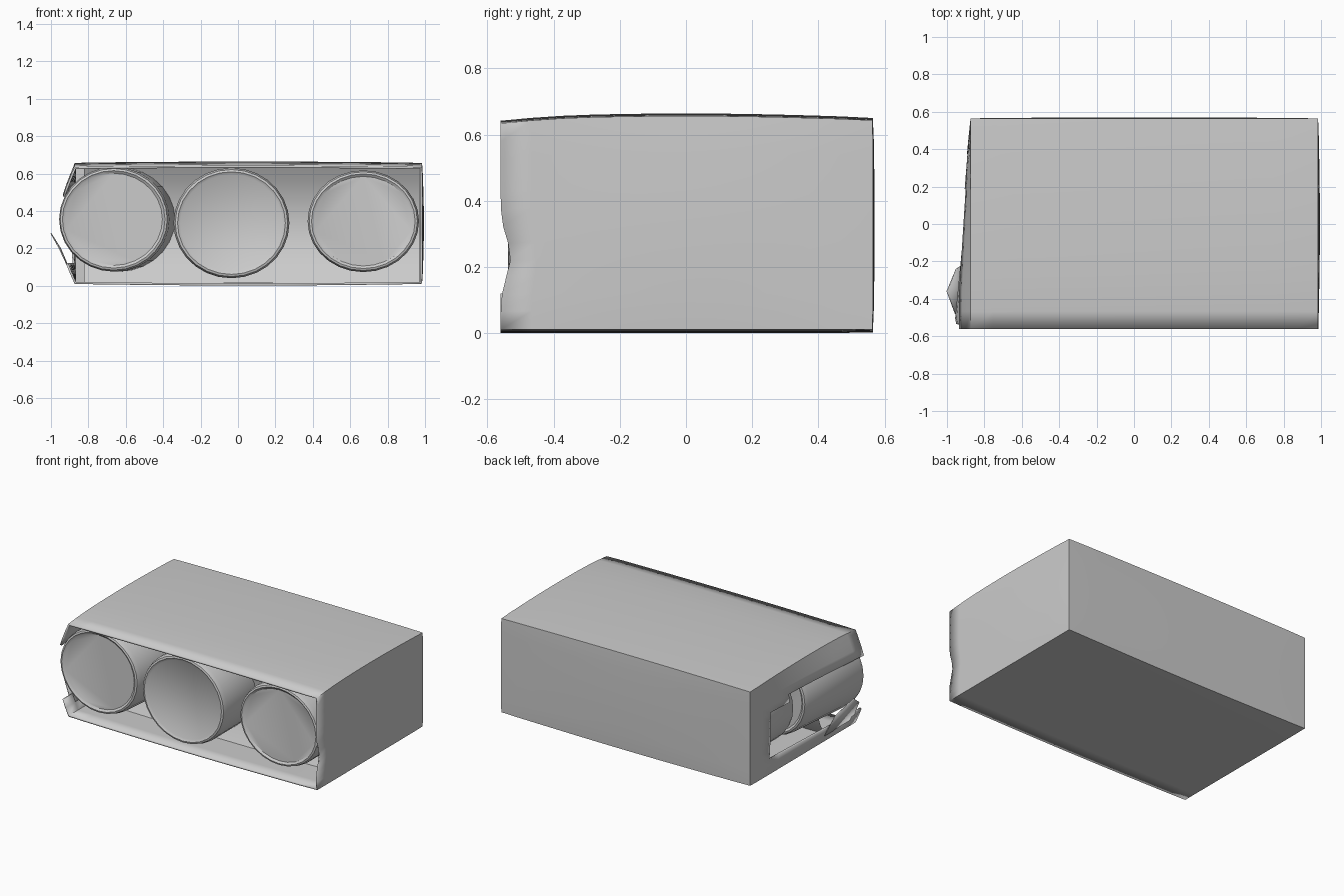
import bpy, bmesh, math
from mathutils import Vector

if "Cube" in bpy.data.objects:
    bpy.data.objects.remove(bpy.data.objects["Cube"])

X0, X1, Y, ZB, ZT = -0.87, 0.98, 0.56, 0.015, 0.64


def finish(name, bm, thick=0.0, angle=35):
    bmesh.ops.remove_doubles(bm, verts=bm.verts, dist=0.0005)
    bmesh.ops.recalc_face_normals(bm, faces=bm.faces)
    me = bpy.data.meshes.new(name)
    bm.to_mesh(me)
    bm.free()
    ob = bpy.data.objects.new(name, me)
    bpy.context.collection.objects.link(ob)
    bpy.ops.object.select_all(action='DESELECT')
    bpy.context.view_layer.objects.active = ob
    ob.select_set(True)
    if thick:
        m = ob.modifiers.new("thickness", 'SOLIDIFY')
        m.thickness = thick
        m.offset = 0
    bpy.ops.object.shade_smooth_by_angle(angle=math.radians(angle))
    return ob


def patch(bm, nu, nv, f, keep=lambda u, v: True):
    """Grid sheet of f(u, v); keep() decides which cells stay."""
    vs = [[bm.verts.new(f(i / nu, j / nv)) for j in range(nv + 1)] for i in range(nu + 1)]
    for i in range(nu):
        for j in range(nv):
            if keep((i + .5) / nu, (j + .5) / nv):
                bm.faces.new((vs[i][j], vs[i+1][j], vs[i+1][j+1], vs[i][j+1]))
    for v in [v for row in vs for v in row if not v.link_faces]:
        bm.verts.remove(v)


def puff(u, v):
    return math.sin(math.pi * u) * math.sin(math.pi * v)


def px(u):
    return X0 + (X1 - X0) * u


def py(v):
    return -Y + 2 * Y * v


def edge_top(u, v):
    return ZT - 0.01 * max(0, 1 - v * 4) ** 2 + 0.006 * math.sin(math.pi * u)


def top(u, v):
    return px(u), py(v), edge_top(u, v) + 0.012 * math.sin(math.pi * v)


def bottom(u, v):
    return px(u), py(v), ZB - 0.008 * math.sin(math.pi * u)


def back(u, w):
    zb, zt = bottom(u, 1)[2], edge_top(u, 1)
    return px(u), Y + 0.004 * puff(u, w), zb + (zt - zb) * w


def right(v, w):
    zb, zt = bottom(1, v)[2], top(1, v)[2]
    notch = 0.03 * math.exp(-((w - 0.35) / 0.13) ** 2) * max(0, 1 - v * 6)
    return X1 + 0.008 * puff(v, w), py(v) + notch, zb + (zt - zb) * w


def left(v, w):
    zb, zt = bottom(0, v)[2], top(0, v)[2]
    swell = min(1, (1 - v) * 1.2)
    return X0 - 0.085 * swell * math.sin(math.pi * w), py(v), zb + (zt - zb) * w


def left_keep(v, w):
    # torn opening that runs from the front edge towards the back
    lo = 0.15 - 0.03 * math.sin(9 * v)
    hi = 0.72 + 0.07 * (0.5 - v)
    return v > 0.8 or not lo < w < hi


# Carton: puffed sheets, open at the front, torn on the left
bm = bmesh.new()
patch(bm, 16, 12, top)
patch(bm, 16, 12, bottom)
patch(bm, 16, 12, back)
patch(bm, 12, 12, right)
patch(bm, 12, 12, left, left_keep)
finish("carton", bm, 0.012)

# Torn scrap of cardboard standing out at the front left
bm = bmesh.new()
pts = [(-0.89, -0.2, 0.06), (-0.89, -0.5, 0.06), (-0.95, -0.24, 0.2),
       (-0.955, -0.48, 0.2), (-1.0, -0.36, 0.28)]
v = [bm.verts.new(p) for p in pts]
bm.faces.new((v[0], v[1], v[3], v[2]))
bm.faces.new((v[2], v[3], v[4]))
finish("torn_flap", bm, 0.006)

# Sagging sheet between the cans
bm = bmesh.new()
patch(bm, 18, 8, lambda u, w: (px(u) * 0.97 + 0.02, -0.2 - 0.1 * abs(2 * w - 1) ** 2,
                               ZB + (ZT - ZB) * w))
finish("inner_sheet", bm)


def can(name, x, z, rx, rz, y0, y1, shift=0.0, sides=28):
    """Round can lying along y, with a rounded rim and shallow recessed ends."""
    prof = [(0.88, 0.012), (0.93, 0.002), (0.97, 0.006), (1, 0.035)]
    rings = [(r, y0 + d) for r, d in prof] + [(r, y1 - d) for r, d in reversed(prof)]
    bm = bmesh.new()
    loops = []
    for r, y in rings:
        dx = shift * (y - y0) / (y1 - y0)
        loops.append([bm.verts.new((x + dx + rx * r * math.cos(2 * math.pi * k / sides), y,
                                    z + rz * r * math.sin(2 * math.pi * k / sides)))
                      for k in range(sides)])
    for a, b in zip(loops, loops[1:]):
        for k in range(sides):
            n = (k + 1) % sides
            bm.faces.new((a[k], a[n], b[n], b[k]))
    bm.faces.new(loops[0])
    bm.faces.new(loops[-1])
    finish(name, bm)


# Two rows of three cans
specs = [("left", -0.665, 0.355, 0.295, 0.28, -0.54, 0.055),
         ("middle", -0.035, 0.335, 0.31, 0.295, -0.54, 0.0),
         ("right", 0.67, 0.345, 0.298, 0.272, -0.525, 0.0)]
for side, x, z, rx, rz, y0, shift in specs:
    can("front_can_" + side, x, z, rx, rz, y0, 0.02, shift)
    can("back_can_" + side, x + shift * 1.6, 0.33, 0.27, 0.27, 0.05, 0.54)
